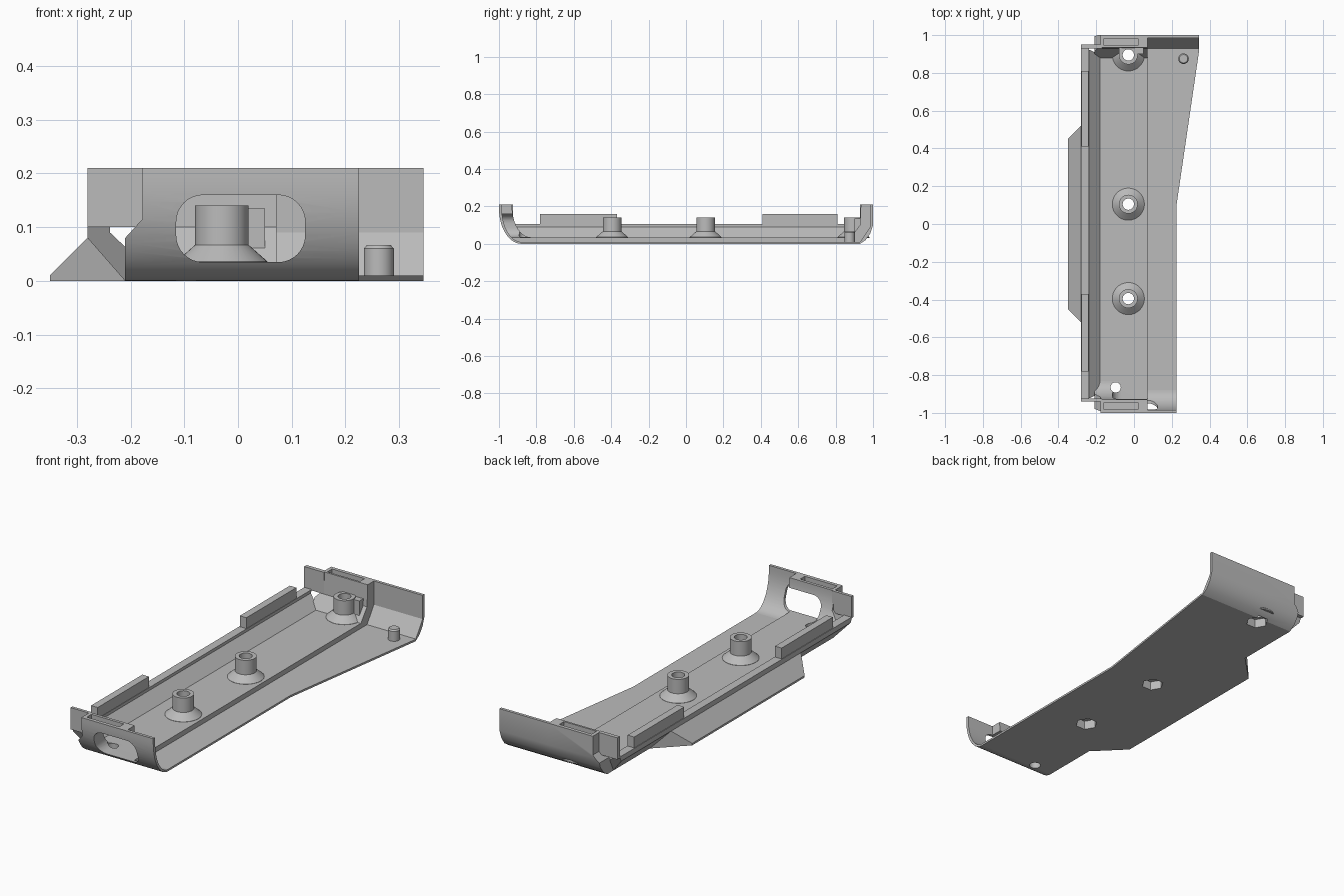
import bpy, bmesh, math
from mathutils import Vector

cube = bpy.data.objects.get("Cube")
if cube:
    bpy.data.objects.remove(cube, do_unlink=True)

grey = bpy.data.materials.new("plain_grey")
grey.use_nodes = True
grey.diffuse_color = (0.5, 0.5, 0.5, 1)
grey.node_tree.nodes["Principled BSDF"].inputs["Base Color"].default_value = (0.5, 0.5, 0.5, 1)


def finish(name, bm):
    bmesh.ops.recalc_face_normals(bm, faces=bm.faces[:])
    mesh = bpy.data.meshes.new(name)
    bm.to_mesh(mesh)
    bm.free()
    mesh.materials.append(grey)
    obj = bpy.data.objects.new(name, mesh)
    bpy.context.collection.objects.link(obj)
    return obj


def prism(name, pts, axis, lo, hi, warp=None):
    """Extrude a 2D outline along an axis; warp can move the end points."""
    place = {"x": lambda a, b, t: (t, a, b),
             "y": lambda a, b, t: (a, t, b),
             "z": lambda a, b, t: (a, b, t)}[axis]
    bm = bmesh.new()
    rings = [[bm.verts.new(place(a, b, t)) for a, b in pts] for t in (lo, hi)]
    bm.faces.new(rings[0])
    bm.faces.new(rings[1])
    n = len(pts)
    for i in range(n):
        j = (i + 1) % n
        bm.faces.new((rings[0][i], rings[0][j], rings[1][j], rings[1][i]))
    if warp:
        for v in bm.verts:
            v.co = warp(v.co)
    return finish(name, bm)


def box(name, x0, x1, y0, y1, z0, z1):
    return prism(name, [(x0, y0), (x1, y0), (x1, y1), (x0, y1)], "z", z0, z1)


def lathe(name, x, y, profile, sides=40):
    """Stack rings of (radius, height) into a closed round solid."""
    bm = bmesh.new()
    rings = []
    for r, z in profile:
        angles = [2 * math.pi * i / sides for i in range(sides)]
        rings.append([bm.verts.new((x + r * math.cos(a), y + r * math.sin(a), z)) for a in angles])
    for low, high in zip(rings, rings[1:]):
        for i in range(sides):
            j = (i + 1) % sides
            bm.faces.new((low[i], low[j], high[j], high[i]))
    bm.faces.new(rings[0])
    bm.faces.new(rings[-1])
    return finish(name, bm)


def arc(cx, cz, rx, rz, start, end, steps=14):
    angles = [math.radians(start + (end - start) * i / steps) for i in range(steps + 1)]
    return [(cx + rx * math.cos(a), cz + rz * math.sin(a)) for a in angles]


def cut(obj, cutters):
    bpy.context.view_layer.objects.active = obj
    for c in cutters:
        mod = obj.modifiers.new("cut", "BOOLEAN")
        mod.operation = "DIFFERENCE"
        mod.solver = "EXACT"
        mod.object = c
        bpy.ops.object.modifier_apply(modifier=mod.name)


LEFT, STEP, EDGE, WIDE, TOP = -0.21, 0.072, 0.225, 0.345, 0.21
parts = []

# Thin base plate with a flared rear corner, and the raised floor on it
base = prism("base_plate", [(LEFT, -0.88), (EDGE, -0.88), (EDGE, 0.1), (WIDE, 0.92),
                            (WIDE, 0.93), (LEFT, 0.93)], "z", 0, 0.01)
floor = box("raised_floor", -0.18, STEP, -0.88, 0.93, 0.01, 0.035)

# Curved front wall: thick behind the clip, thin beside it
outer = [(-1, TOP)] + arc(-0.88, 0.19, 0.12, 0.19, 180, 270)
thick_in = arc(-0.83, 0.2, 0.1, 0.165, 270, 180) + [(-0.93, TOP)]
thin_in = arc(-0.88, 0.19, 0.105, 0.18, 270, 180) + [(-0.985, TOP)]
front = prism("front_wall", outer + [(-0.83, 0.005)] + thick_in, "x", LEFT, STEP)
front_side = prism("front_wall_side", outer + thin_in, "x", STEP, EDGE)

# Rear wall, also thick and thin
rear_out = [(0.93, 0), (0.96, 0.02), (0.985, 0.055), (1, 0.1), (1, TOP)]
rear = prism("rear_wall", rear_out + [(0.935, TOP), (0.93, 0.1), (0.88, 0.035), (0.88, 0.005)],
             "x", LEFT, STEP)
rear_side = prism("rear_wall_side", rear_out + [(0.985, TOP), (0.985, 0.09), (0.93, 0.01)],
                  "x", STEP, WIDE)

# Sloping long side wall, its ends leaning in towards the bottom
def lean(co):
    end = 0.93 - 0.05 * (1 - co.z / 0.105)
    return Vector((co.x, math.copysign(end, co.y), co.z))

parts.append(prism("side_wall", [(LEFT, 0), (-0.28, 0.08), (-0.28, 0.105), (-0.238, 0.105),
                                 (-0.238, 0.09), (-0.18, 0.035), (-0.18, 0.001)],
                   "y", -1, 1, lean))

# Wedge flange outside the side wall, with angled ends
def taper(co):
    return Vector((co.x, math.copysign(0.8 + co.x, co.y), co.z))

parts.append(prism("side_flange", [(-0.35, 0), (-0.35, 0.01), (-0.28, 0.08), (LEFT, 0)],
                   "y", -1, 1, taper))

# Upright tabs on the side wall and corner plates at its ends
for name, y0, y1 in (("front_tab", -0.78, -0.37), ("rear_tab", 0.41, 0.81)):
    parts.append(box(name, -0.277, -0.24, y0, y1, 0.09, 0.16))
for name, y0, y1 in (("front_corner_plate", -0.94, -0.925), ("rear_corner_plate", 0.93, 0.95)):
    parts.append(box(name, -0.28, -0.17, y0, y1, 0.1, TOP))

# Screw posts with flared feet
POST_X = -0.03
post_ys = (-0.395, 0.105, 0.895)
posts = [lathe("screw_post", POST_X, y, [(0.085, 0.03), (0.085, 0.036), (0.05, 0.067), (0.05, 0.14)])
         for y in post_ys]
web = box("rear_post_web", -0.08, 0.05, 0.9, 0.94, 0.034, 0.135)

# Locating peg on the flared corner
parts.append(lathe("locating_peg", 0.262, 0.875,
                   [(0.028, 0.005), (0.028, 0.06), (0.022, 0.067)], 32))

# Cutters
bores = [lathe("bore_cutter", POST_X, y, [(0.03, -0.1), (0.03, 0.3)], 32) for y in post_ys]
nuts = [lathe("nut_cutter", POST_X, y, [(0.053, -0.1), (0.053, 0.045)], 6) for y in post_ys]
vent = lathe("vent_cutter", -0.097, -0.865, [(0.027, -0.1), (0.027, 0.15)], 32)
corners = ((0.075, 0.11, 0), (-0.065, 0.11, 90), (-0.065, 0.085, 180), (0.075, 0.085, 270))
outline = [p for cx, cz, a in corners for p in arc(cx, cz, 0.05, 0.05, a, a + 90, 8)]
window = prism("window_cutter", outline, "y", -1.1, -0.8)
slots = [box("slot_cutter", -0.16, 0.022, min(s * 0.945, s * 0.982), max(s * 0.945, s * 0.982),
             0.165, 0.3) for s in (-1, 1)]
notch = prism("notch_cutter", [(-0.3, 0.08), (LEFT, 0.08), (-0.178, 0.115), (-0.178, 0.3),
                               (-0.3, 0.3)], "y", -1.1, 1.1)

cut(base, bores + nuts + [vent])
cut(floor, bores + nuts + [vent])
cut(front, [window, notch, slots[0], vent])
cut(front_side, [window])
cut(rear, [notch, slots[1], bores[2], nuts[2]])
cut(web, [bores[2]])
for post, bore, nut in zip(posts, bores, nuts):
    cut(post, [bore, nut])
for helper in bores + nuts + slots + [vent, window, notch]:
    bpy.data.objects.remove(helper, do_unlink=True)

# Smooth the rounded surfaces while keeping edges sharp
parts += [base, floor, front, front_side, rear, rear_side, web] + posts
bpy.ops.object.select_all(action="DESELECT")
for obj in parts:
    obj.select_set(True)
bpy.context.view_layer.objects.active = base
bpy.ops.object.shade_smooth_by_angle(angle=math.radians(28))
